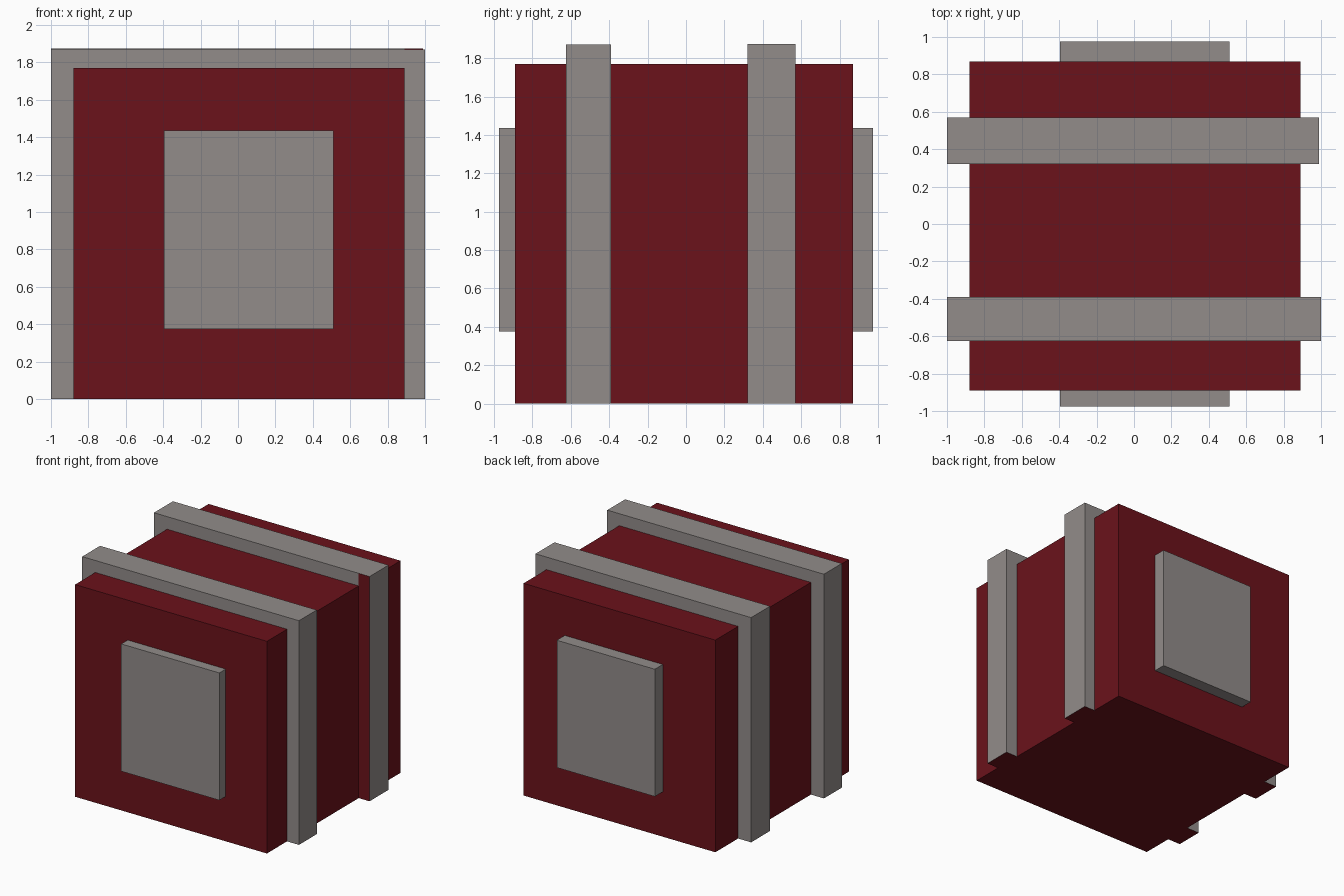
import bpy, bmesh
from mathutils import Vector

if "Cube" in bpy.data.objects:
    bpy.data.objects.remove(bpy.data.objects["Cube"])


def material(name, rgb):
    m = bpy.data.materials.new(name)
    m.diffuse_color = (*rgb, 1)
    m.use_nodes = True
    m.node_tree.nodes["Principled BSDF"].inputs["Base Color"].default_value = m.diffuse_color
    return m


RED = material("dark_red", (0.147, 0.006, 0.011))
GREY = material("warm_grey", (0.287, 0.262, 0.254))

X0, X1, TOP = -0.88, 0.89, 1.77     # body sides and top


def finish(bm, name, mats):
    bmesh.ops.recalc_face_normals(bm, faces=bm.faces)
    me = bpy.data.meshes.new(name)
    bm.to_mesh(me)
    bm.free()
    for m in mats:
        me.materials.append(m)
    ob = bpy.data.objects.new(name, me)
    bpy.context.collection.objects.link(ob)
    return ob


def box(name, lo, hi, mat):
    lo, hi = Vector(lo), Vector(hi)
    bm = bmesh.new()
    bmesh.ops.create_cube(bm, size=1)
    bmesh.ops.scale(bm, vec=hi - lo, verts=bm.verts)
    bmesh.ops.translate(bm, vec=(lo + hi) / 2, verts=bm.verts)
    return finish(bm, name, [mat])


def band(name, y0, y1, right, top, red_inner=False):
    """Arch hugging the body's sides and top, with red feet."""
    bm = bmesh.new()
    pts = [(-1, 0), (X0, 0), (X0, TOP), (X1, TOP), (X1, top), (-1, top),
           (X1, 0), (right, 0), (right, top)]
    v = [bm.verts.new((x, y0, z)) for x, z in pts]
    bm.faces.new(v[:6])                                    # left leg and top
    bm.faces.new([v[6], v[7], v[8], v[4], v[3]])           # right leg
    ext = bmesh.ops.extrude_face_region(bm, geom=bm.faces[:], use_keep_orig=True)
    moved = [e for e in ext["geom"] if isinstance(e, bmesh.types.BMVert)]
    bmesh.ops.translate(bm, vec=(0, y1 - y0, 0), verts=moved)
    for f in bm.faces:
        on_ground = all(w.co.z < 1e-4 for w in f.verts)
        right_front = all(w.co.y < y0 + 1e-4 and w.co.x > X1 - 1e-4 for w in f.verts)
        if on_ground or (red_inner and right_front):
            f.material_index = 1
    return finish(bm, name, [GREY, RED])


# Main crate body
box("body", (X0, -0.89, 0), (X1, 0.87, TOP), RED)

# Bands wrapped over the body
band("front_band", -0.625, -0.39, 1.0, 1.87)
band("back_band", 0.32, 0.57, 0.99, 1.875, red_inner=True)

# Raised panels on the two ends
box("front_panel", (-0.395, -0.975, 0.375), (0.51, -0.89, 1.437), GREY)
box("back_panel", (-0.395, 0.87, 0.375), (0.51, 0.975, 1.437), GREY)
